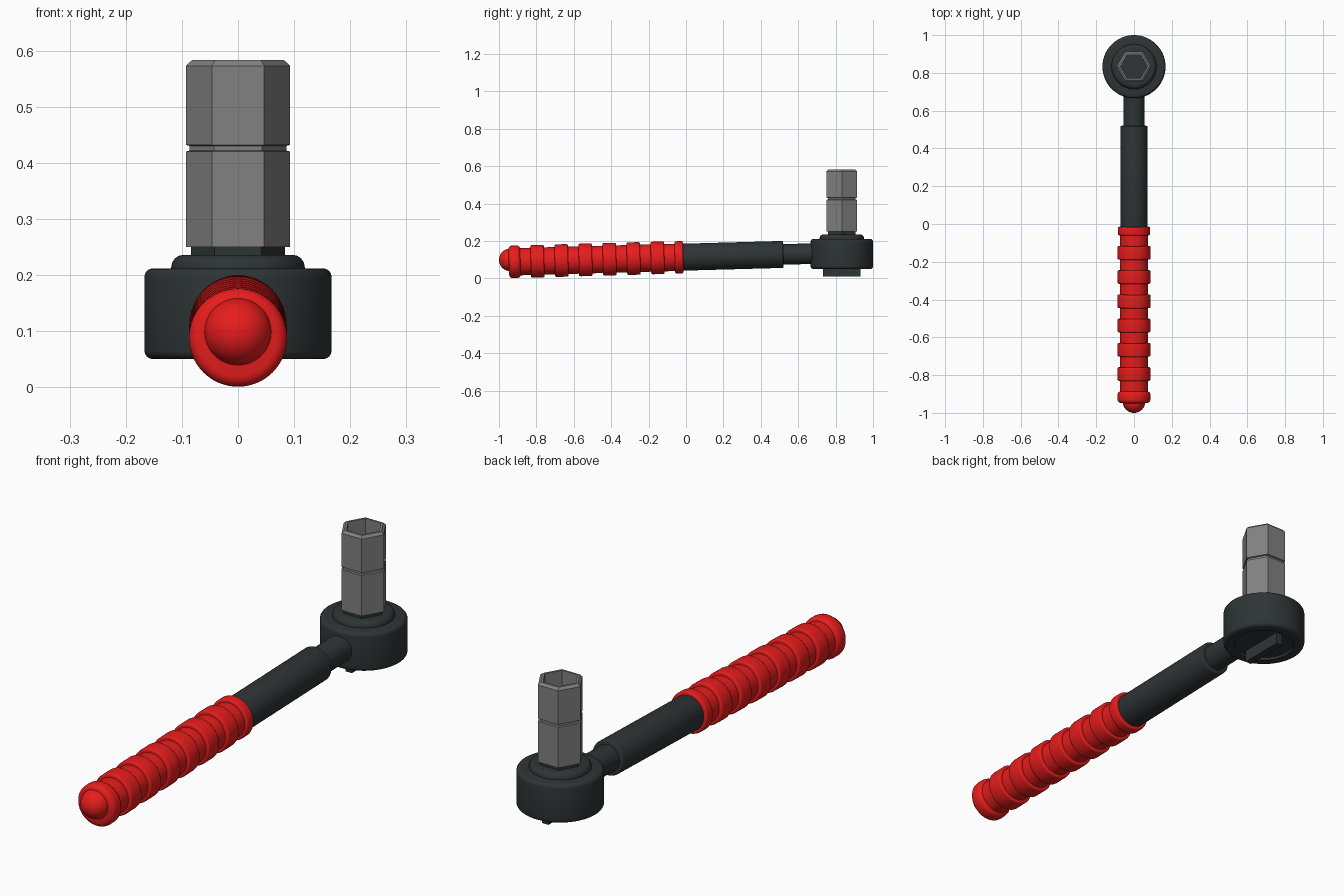
import bpy, bmesh, math
from mathutils import Matrix

if "Cube" in bpy.data.objects:
    bpy.data.objects.remove(bpy.data.objects["Cube"])


def material(name, color):
    m = bpy.data.materials.new(name)
    m.diffuse_color = (*color, 1)
    m.use_nodes = True
    m.node_tree.nodes["Principled BSDF"].inputs["Base Color"].default_value = m.diffuse_color
    return m


RED = material("red_rubber", (0.80, 0.012, 0.012))
DARK = material("dark_metal", (0.027, 0.034, 0.036))
STEEL = material("steel", (0.22, 0.22, 0.22))


def lathe(name, profile, mat, matrix=Matrix(), segs=64, smooth=True, closed=False):
    """Spin (radius, height) points around local z; ends at r=0 become poles."""
    bm = bmesh.new()
    rings = []
    for r, h in profile:
        if r < 1e-6:
            rings.append([bm.verts.new((0, 0, h))] * segs)
        else:
            rings.append([bm.verts.new((r * math.cos(2 * math.pi * i / segs),
                                        r * math.sin(2 * math.pi * i / segs), h))
                          for i in range(segs)])
    pairs = list(zip(rings, rings[1:]))
    if closed:
        pairs.append((rings[-1], rings[0]))
    for a, b in pairs:
        for i in range(segs):
            j = (i + 1) % segs
            bm.faces.new(list(dict.fromkeys((a[i], a[j], b[j], b[i]))))
    bmesh.ops.recalc_face_normals(bm, faces=bm.faces[:])
    me = bpy.data.meshes.new(name)
    bm.to_mesh(me)
    bm.free()
    me.materials.append(mat)
    ob = bpy.data.objects.new(name, me)
    bpy.context.collection.objects.link(ob)
    ob.matrix_world = matrix
    if smooth:
        bpy.ops.object.select_all(action='DESELECT')
        ob.select_set(True)
        bpy.context.view_layer.objects.active = ob
        bpy.ops.object.shade_smooth_by_angle(angle=math.radians(35))
    return ob


def rounded(r, a, b, bev, steps=4):
    """Solid cylinder profile from height a to b with rounded rims."""
    arc = [(bev * math.sin(math.pi / 2 * k / steps), bev * (1 - math.cos(math.pi / 2 * k / steps)))
           for k in range(steps + 1)]
    low = [(r - bev + s, a + c) for s, c in arc]
    high = [(r - bev + s, b - c) for s, c in reversed(arc)]
    return [(0, a)] + low + high + [(0, b)]


# Slightly tilted handle axis: local z runs along +y
HANDLE = Matrix.Translation((0, 0, 0.114)) @ Matrix.Rotation(math.atan(0.0275) - math.pi / 2, 4, 'X')
HEAD = Matrix.Translation((0, 0.833, 0))

# Shaft and neck
lathe("shaft", rounded(0.072, -0.03, 0.52, 0.006), DARK, HANDLE)
lathe("neck", [(0, 0.48), (0.055, 0.48), (0.055, 0.72), (0, 0.72)], DARK, HANDLE)

# Grip core with ribs
lathe("grip_core", [(0, -0.93), (0.073, -0.93), (0.073, -0.02), (0, -0.02)], RED, HANDLE)
lathe("grip_front_collar", rounded(0.086, -0.06, -0.015, 0.008), RED, HANDLE)
for k in range(6):
    c = -0.152 - 0.1285 * k
    lathe(f"grip_rib_{k + 1}", rounded(0.087, c - 0.036, c + 0.036, 0.007), RED, HANDLE)
lathe("grip_end_rib", rounded(0.0875, -0.948, -0.885, 0.02), RED, HANDLE)

# Domed butt of the grip
N = 10
dome = [(0.06 * math.sin(math.pi * k / (2 * N)), -0.06 * math.cos(math.pi * k / (2 * N)))
        for k in range(N + 1)]
lathe("grip_end_dome", dome + [(0.06, 0.03), (0, 0.03)], RED,
      Matrix.Translation((0, -0.94, 0.099)) @ Matrix.Rotation(-math.pi / 2, 4, 'X'))

# Ratchet head, recessed underneath
head = rounded(0.167, 0.05, 0.212, 0.016)[1:]
lathe("ratchet_head", [(0, 0.062), (0.122, 0.062), (0.122, 0.05)] + head, DARK, HEAD, 96)
lathe("head_collar", rounded(0.119, 0.19, 0.236, 0.022), DARK, HEAD)

# Direction lever under the head
bpy.ops.mesh.primitive_cube_add(size=1)
lever = bpy.context.object
lever.name = "direction_lever"
lever.dimensions = (0.03, 0.2, 0.06)
lever.location = (0, 0.833, 0.04)
lever.data.materials.append(DARK)
bev = lever.modifiers.new("bevel", 'BEVEL')
bev.width, bev.segments = 0.006, 2

# Hexagonal drive and hollow socket
lathe("socket_drive", [(0, 0.22), (0.084, 0.22), (0.084, 0.255), (0, 0.255)], DARK, HEAD, 6, False)
lathe("hex_socket", [(0.07, 0.25), (0.093, 0.25), (0.093, 0.42), (0.086, 0.422), (0.086, 0.43),
                     (0.093, 0.432), (0.093, 0.573), (0.082, 0.583), (0.072, 0.583)],
      STEEL, HEAD, 6, False, True)
